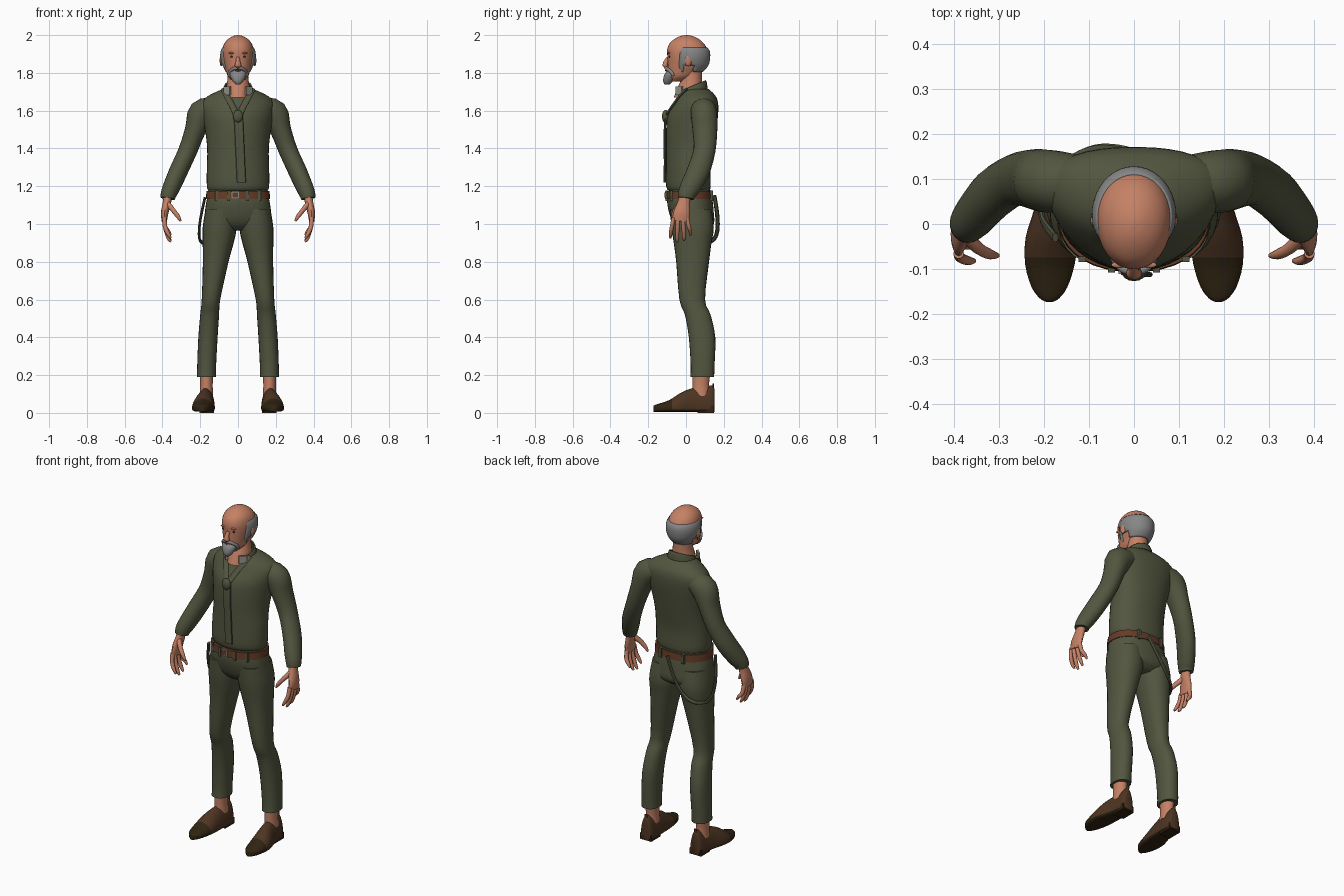
import bpy, bmesh, math
from mathutils import Vector, Matrix
from mathutils.bvhtree import BVHTree

if "Cube" in bpy.data.objects:
    bpy.data.objects.remove(bpy.data.objects["Cube"])

X, Y, Z = Vector((1, 0, 0)), Vector((0, 1, 0)), Vector((0, 0, 1))


def material(name, *rgb):
    m = bpy.data.materials.new(name)
    m.use_nodes = True
    m.diffuse_color = (*rgb, 1)
    m.node_tree.nodes["Principled BSDF"].inputs["Base Color"].default_value = (*rgb, 1)
    return m


green = material("olive cloth", .085, .092, .05)
skin = material("skin", .56, .22, .13)
grey = material("grey hair", .24, .24, .24)
brown = material("shoe leather", .075, .035, .016)
dark = material("dark leather", .03, .018, .006)
tan = material("belt leather", .13, .045, .02)
pale = material("pale shirt", .32, .32, .25)
black = material("eye dark", .03, .015, .01)
lip = material("lip", .35, .1, .07)


def finish(bm, name, mats):
    bmesh.ops.recalc_face_normals(bm, faces=bm.faces)
    mesh = bpy.data.meshes.new(name)
    bm.to_mesh(mesh)
    bm.free()
    for m in mats:
        mesh.materials.append(m)
    ob = bpy.data.objects.new(name, mesh)
    bpy.context.collection.objects.link(ob)
    bpy.context.view_layer.objects.active = ob
    bpy.ops.object.select_all(action="DESELECT")
    ob.select_set(True)
    bpy.ops.object.shade_smooth_by_angle(angle=math.radians(42))
    return ob


def emit(bm, name, mats, pair):
    """Make one object, or a left and a mirrored right one."""
    if not pair:
        return finish(bm, name, mats)
    other = bm.copy()
    bmesh.ops.scale(other, vec=(-1, 1, 1), verts=other.verts)
    finish(other, "right_" + name, mats)
    return finish(bm, "left_" + name, mats)


def resample(rows, k):
    """Catmull-Rom interpolation between rows of numbers."""
    out = []
    for i in range(len(rows) - 1):
        a, b, c, d = (rows[max(0, min(j, len(rows) - 1))] for j in range(i - 1, i + 3))
        for s in range(k):
            t = s / k
            out.append([q + t / 2 * (r - p + t * (2 * p - 5 * q + 4 * r - w + t * (3 * (q - r) + w - p)))
                        for p, q, r, w in zip(a, b, c, d)])
    return out + [list(rows[-1])]


def loft(name, rows, mats, axis=None, n=24, k=3, pf=2, pb=2, caps=True, pair=False, edit=None):
    """Rows are centre x, y, z, half width, front radius, back radius."""
    rows = resample(rows, k)
    bm, rings = bmesh.new(), []
    for i, (x, y, z, a, f, b) in enumerate(rows):
        t = axis or (Vector(rows[min(i + 1, len(rows) - 1)][:3]) - Vector(rows[max(i - 1, 0)][:3])).normalized()
        u = (X - t * X.dot(t)).normalized()
        v = t.cross(u)
        ring = []
        for j in range(n):
            c, s = math.cos(math.tau * j / n), math.sin(math.tau * j / n)
            e = 2 / (pb if s > 0 else pf)
            p = Vector((x, y, z)) + u * a * math.copysign(abs(c) ** e, c)
            ring.append(bm.verts.new(p + v * (b if s > 0 else f) * math.copysign(abs(s) ** e, s)))
        rings.append(ring)
    for p, q in zip(rings, rings[1:]):
        for j in range(n):
            bm.faces.new((p[j], p[j - 1], q[j - 1], q[j]))
    if caps:
        bm.faces.new(rings[0])
        bm.faces.new(rings[-1])
    if edit:
        edit(bm)
    return emit(bm, name, mats, pair)


def stack(name, rows, mats, x=0, **kw):
    """Level rings given as z, centre y, half width, front, back."""
    return loft(name, [(x, y, z, a, f, b) for z, y, a, f, b in rows], mats, axis=Z, **kw)


def tube(name, points, w, d, mats, **kw):
    return loft(name, [(*p, w, d, d) for p in points], mats, **kw)


def solid(name, loc, size, mats, ball=True, turn=0, axis="Z", pair=False):
    bm = bmesh.new()
    if ball:
        bmesh.ops.create_uvsphere(bm, u_segments=14, v_segments=9, radius=1)
    else:
        bmesh.ops.create_cube(bm, size=2)
    bm.transform(Matrix.Translation(loc) @ Matrix.Rotation(turn, 4, axis) @ Matrix.Diagonal((*size, 1)))
    return emit(bm, name, mats, pair)


def front_finder(ob):
    tree = BVHTree.FromPolygons([v.co for v in ob.data.vertices], [p.vertices for p in ob.data.polygons])
    def find(x, z, lift=0):
        hit = tree.ray_cast(Vector((x, -1, z)), Y)[0]
        return (x, (hit.y if hit else -.05) - lift, z)
    return find


# Sweater body and sleeves
torso = stack("sweater_body", [
    (1.175, .01, .155, .1, .115), (1.2, .01, .165, .115, .12), (1.3, .015, .165, .12, .115),
    (1.4, .03, .163, .135, .115), (1.5, .05, .175, .155, .11), (1.58, .07, .19, .165, .1),
    (1.64, .085, .195, .145, .085), (1.68, .08, .155, .12, .075), (1.715, .06, .08, .08, .06)],
    [green], n=36, pf=1.85, pb=2.3)
on_chest = front_finder(torso)
loft("sleeve", [(x, y, z, a, r, r) for x, y, z, a, r in [
    (.13, .09, 1.61, .06, .065), (.19, .095, 1.585, .075, .07), (.225, .1, 1.5, .056, .066),
    (.265, .098, 1.39, .05, .058), (.315, .065, 1.28, .049, .06), (.35, .025, 1.2, .046, .055),
    (.367, .005, 1.16, .042, .047), (.372, 0, 1.135, .038, .042)]], [green], pair=True)

# Trousers
stack("trouser_seat", [
    (1.18, .015, .155, .1, .115), (1.13, .015, .165, .115, .125), (1.06, .025, .175, .115, .122),
    (1, .035, .165, .1, .112), (.965, .035, .08, .06, .07)], [green], n=36, pf=2.3, pb=2.3)
loft("trouser_leg", [(x, y, z, a, r, r) for z, x, a, y, r in [
    (1.08, .09, .082, .025, .11), (.98, .097, .09, .035, .112), (.9, .105, .082, .035, .1),
    (.8, .118, .068, .035, .087), (.6, .143, .049, .033, .068), (.52, .15, .05, .062, .068),
    (.4, .159, .051, .085, .07), (.25, .166, .05, .088, .063), (.19, .167, .05, .086, .063)]],
    [green], axis=Z, pf=2.2, pb=2.2, pair=True)

# Belt, loops and buckle
belt = stack("belt", [(1.132, .015, .17, .122, .129), (1.174, .015, .167, .12, .126)],
             [tan], n=36, k=1, pf=2.2, pb=2.2)
on_belt = front_finder(belt)
for x in (.05, .115):
    solid("front_belt_loop", on_belt(x, 1.15), (.008, .006, .028), [green], ball=False, pair=True)
solid("rear_belt_loop", (.075, .13, 1.15), (.009, .012, .028), [green], ball=False, pair=True)
solid("belt_buckle", on_belt(-.015, 1.153), (.02, .006, .02), [pale], ball=False)
solid("buckle_centre", on_belt(-.015, 1.153, .004), (.014, .004, .014), [tan], ball=False)

# Loose brace strap hanging over the right hip
tube("hanging_strap", [(.02, .15, 1.15), (-.03, .165, 1.05), (-.09, .165, .96), (-.15, .135, .91),
                       (-.2, .06, .91), (-.203, .01, 1), (-.175, -.03, 1.14)],
     .007, .011, [green], n=8, k=4)

# Shoes: darker toe cap and sole
def toe_and_sole(bm):
    bmesh.ops.bisect_plane(bm, geom=bm.verts[:] + bm.edges[:] + bm.faces[:],
                           plane_co=(0, -.075, 0), plane_no=Y)
    for f in bm.faces:
        c = f.calc_center_median()
        f.material_index = int(c.y < -.075 or c.z < .018)


loft("shoe", [(x, y, .03, a, .024, h) for y, x, a, h in [
    (.152, .165, .025, .09), (.14, .165, .037, .115), (.09, .167, .044, .105), (.03, .173, .05, .1),
    (-.03, .183, .058, .075), (-.09, .187, .055, .037), (-.14, .188, .04, .02),
    (-.165, .188, .022, .012), (-.173, .188, .008, .006)]],
    [brown, dark], axis=-Y, pf=4, pb=1.8, pair=True, edit=toe_and_sole)
solid("shoe_heel", (.166, .105, .018), (.038, .043, .018), [dark], ball=False, pair=True)
tube("shoe_pull_tab", [(.165, .142, .1), (.165, .145, .155)], .01, .004, [brown], n=8, pair=True)
stack("ankle", [(.09, .08, .036, .045, .045), (.15, .08, .033, .045, .042), (.22, .085, .038, .05, .045)],
      [skin], x=.167, pair=True)

# Hands: palm, four fingers, thumb
loft("palm", [(.37, 0, 1.17, .022, .03, .03), (.375, -.01, 1.12, .022, .032, .032),
              (.388, -.022, 1.06, .02, .044, .044), (.39, -.03, 1.015, .014, .044, .044)],
     [skin], n=16, pair=True)
for i, (y, tip) in enumerate([(-.065, .925), (-.042, .905), (-.018, .912), (.004, .94)]):
    spread = (i - 1.4) * .012
    loft("finger", [(.39, y, 1.035, .012, .012, .012), (.386, y + spread * .6, .985, .012, .011, .011),
                    (.368, y + spread, tip + .02, .01, .01, .01), (.355, y + spread, tip, .005, .005, .005)],
         [skin], n=10, pair=True)
loft("thumb", [(.375, -.025, 1.11, .015, .017, .017), (.345, -.055, 1.075, .013, .014, .014),
               (.318, -.068, 1.04, .011, .011, .011), (.303, -.07, 1.015, .005, .005, .005)],
     [skin], n=10, pair=True)

# Neck and head
loft("neck", [(0, .035, 1.84, .055, .05, .05), (0, .03, 1.77, .055, .055, .055),
              (0, .025, 1.72, .062, .07, .06), (0, .02, 1.67, .06, .085, .06)], [skin], axis=Z)
head = stack("head", [
    (1.755, -.045, .025, .035, .04), (1.78, -.03, .052, .06, .085), (1.81, -.01, .064, .085, .085),
    (1.84, .01, .075, .107, .1), (1.88, .015, .083, .113, .103), (1.92, .015, .083, .115, .1),
    (1.955, .01, .073, .098, .085), (1.98, .005, .052, .065, .062), (1.995, .004, .025, .033, .03),
    (2, .004, .005, .006, .006)], [skin], n=32, pf=2.1)
on_face = front_finder(head)
loft("nose", [(0, -.092, 1.885, .009, .01, .01), (0, -.106, 1.86, .012, .013, .013),
              (0, -.11, 1.838, .018, .014, .014), (0, -.1, 1.826, .01, .012, .012)], [skin], axis=Z, n=12)
solid("eye", on_face(.031, 1.886, -.004), (.011, .006, .006), [black], pair=True)
solid("eyebrow", on_face(.033, 1.905, -.001), (.018, .007, .005), [skin], pair=True)
solid("ear", (.088, .012, 1.865), (.009, .019, .03), [skin], turn=.2, pair=True)


# Fringe of hair round the back, with sideburns
def trim_hair(bm):
    gone = [f for f in bm.faces for c in [f.calc_center_median()]
            if c.y < -.035 or (c.z < 1.84 and -.015 < c.y < .045)]
    bmesh.ops.delete(bm, geom=gone, context="FACES")


hair = stack("hair_fringe", [(1.805, .015, .068, .09, .075), (1.84, .015, .085, .09, .104),
                             (1.88, .018, .094, .09, .11), (1.915, .018, .092, .09, .108),
                             (1.935, .017, .083, .09, .095)], [grey], n=40, caps=False, edit=trim_hair)
thick = hair.modifiers.new("thickness", "SOLIDIFY")
thick.thickness, thick.offset = .012, -1

# Beard, moustache, mouth
stack("beard", [(1.738, -.098, .012, .014, .012), (1.755, -.095, .028, .026, .025),
                (1.785, -.085, .042, .032, .04), (1.805, -.08, .042, .025, .045),
                (1.815, -.075, .034, .02, .04)], [grey], n=20)
tube("moustache", [(.002, -.106, 1.825), (.025, -.1, 1.822), (.045, -.076, 1.802), (.046, -.068, 1.785)],
     .009, .009, [grey], n=10, pair=True)
solid("mouth", (0, -.103, 1.812), (.017, .008, .004), [lip])


# Collar, higher behind than in front, and pale shirt tips
def tilt_collar(bm):
    for v in bm.verts:
        v.co.z += .42 * (v.co.y - .03)


collar = stack("collar", [(1.675, .035, .088, .085, .08), (1.71, .035, .08, .075, .076),
                          (1.73, .035, .073, .068, .07)], [green], n=28, caps=False, edit=tilt_collar)
fold = collar.modifiers.new("thickness", "SOLIDIFY")
fold.thickness, fold.offset = .008, -1
solid("shirt_collar_tip", (.056, -.035, 1.705), (.022, .006, .022), [pale], ball=False, turn=.75, pair=True)

# Neck scarf: two crossing bands, knot and hanging tail
tube("scarf_band", [(.075, .005, 1.715), on_chest(.06, 1.68, .004), on_chest(.035, 1.635, .006),
                    on_chest(.008, 1.58, .01)], .017, .007, [green], n=10, pair=True)
solid("scarf_knot", on_chest(0, 1.57, .012), (.027, .018, .034), [green])
tube("scarf_tail", [on_chest(.003 + .003 * i, 1.56 - .068 * i, .008) for i in range(6)],
     .024, .006, [green], n=10, pf=4, pb=4)
